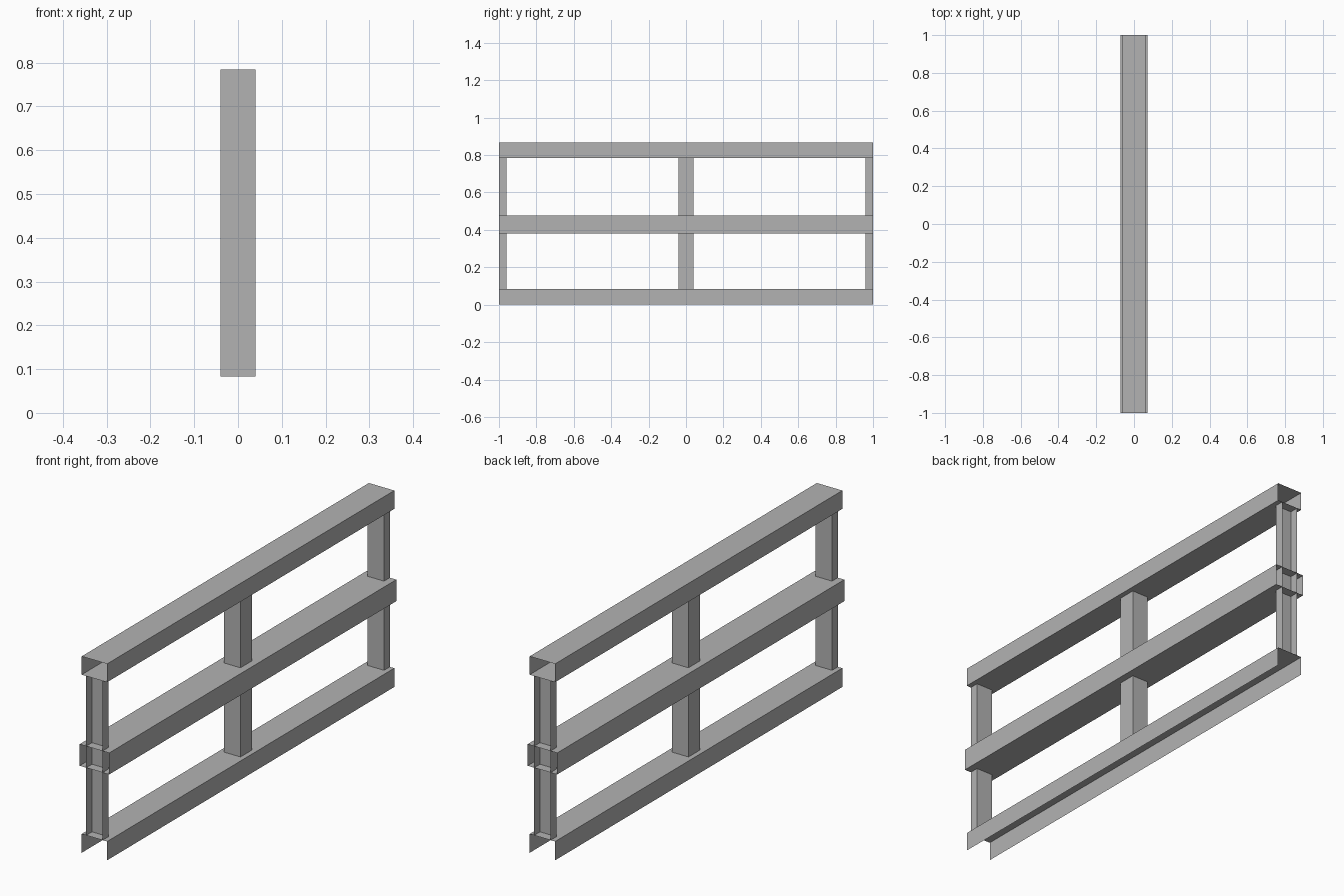
import bpy
import bmesh
from mathutils import Vector

if "Cube" in bpy.data.objects:
    bpy.data.objects.remove(bpy.data.objects["Cube"], do_unlink=True)

# Single flat grey for the whole railing
grey = bpy.data.materials.new("plain grey")
grey.use_nodes = True
colour = (0.45, 0.45, 0.45, 1)
grey.diffuse_color = colour
grey.node_tree.nodes["Principled BSDF"].inputs["Base Color"].default_value = colour


def open_box(name, low, high, open_sides):
    """Box between two corners, with the faces towards open_sides left out."""
    bm = bmesh.new()
    bmesh.ops.create_cube(bm, size=1)
    low, high = Vector(low), Vector(high)
    for v in bm.verts:
        v.co = (low + high) / 2 + v.co * (high - low)
    bm.normal_update()
    gone = [f for f in bm.faces
            if any(f.normal.dot(Vector(s)) > 0.9 for s in open_sides)]
    bmesh.ops.delete(bm, geom=gone, context="FACES")
    mesh = bpy.data.meshes.new(name)
    bm.to_mesh(mesh)
    bm.free()
    mesh.materials.append(grey)
    obj = bpy.data.objects.new(name, mesh)
    bpy.context.collection.objects.link(obj)
    return obj


FRONT, BACK = (0, -1, 0), (0, 1, 0)
UP, DOWN = (0, 0, 1), (0, 0, -1)
LENGTH = 1.0
POST = 0.04
BASE, TOP = 0.083, 0.785

# Rails: hollow, open at both ends; the bottom one is an upturned channel
for name, half, z0, z1, extra in (
        ("bottom_rail", 0.062, 0, BASE, [DOWN]),
        ("middle_rail", 0.072, 0.381, 0.476, []),
        ("top_rail", 0.062, TOP, 0.866, [])):
    open_box(name, (-half, -LENGTH, z0), (half, LENGTH, z1), [FRONT, BACK] + extra)

# Posts: a full square one in the middle, outward-facing channels at the ends
for name, y0, y1, extra in (
        ("middle_post", -POST, POST, []),
        ("front_post", -LENGTH, POST - LENGTH, [FRONT]),
        ("back_post", LENGTH - POST, LENGTH, [BACK])):
    open_box(name, (-POST, y0, BASE), (POST, y1, TOP), [UP, DOWN] + extra)
